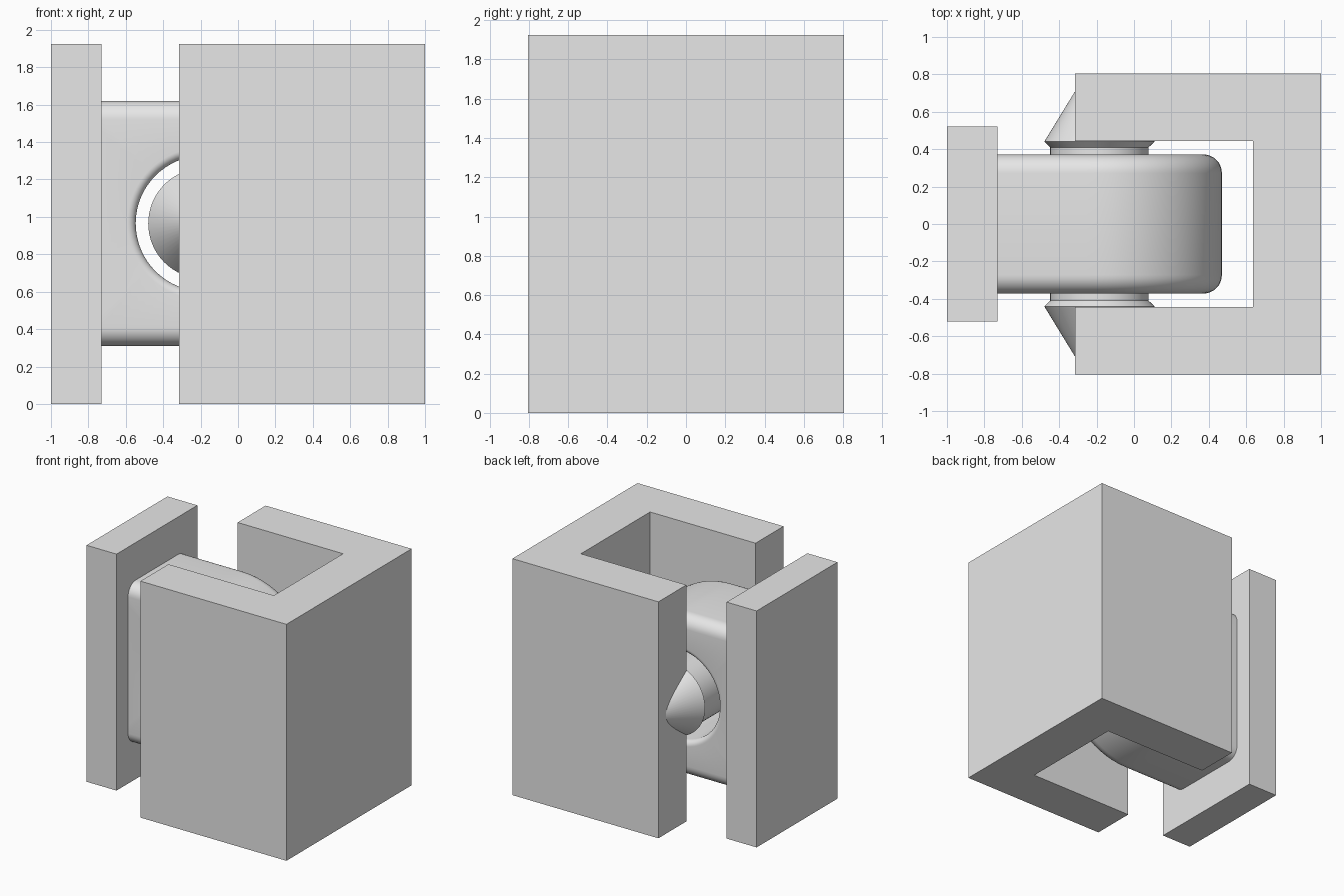
import bpy, bmesh
from math import sin, cos, pi

if "Cube" in bpy.data.objects:
    bpy.data.objects.remove(bpy.data.objects["Cube"])

HEIGHT = 1.925
PX, PZ = -0.185, 0.965      # pivot axis position

grey = bpy.data.materials.new("light grey")
grey.diffuse_color = (0.8, 0.8, 0.8, 1)
grey.use_nodes = True
grey.node_tree.nodes["Principled BSDF"].inputs["Base Color"].default_value = grey.diffuse_color


def finish(name, bm, smooth=False):
    bmesh.ops.recalc_face_normals(bm, faces=bm.faces)
    me = bpy.data.meshes.new(name)
    bm.to_mesh(me)
    bm.free()
    ob = bpy.data.objects.new(name, me)
    bpy.context.collection.objects.link(ob)
    me.materials.append(grey)
    if smooth:
        bpy.ops.object.select_all(action='DESELECT')
        ob.select_set(True)
        bpy.context.view_layer.objects.active = ob
        bpy.ops.object.shade_smooth_by_angle(angle=0.6)
    return ob


def extrude_plan(name, outline):
    """Extrude a plan outline over the full height."""
    bm = bmesh.new()
    face = bm.faces.new([bm.verts.new((x, y, 0)) for x, y in outline])
    top = bmesh.ops.extrude_face_region(bm, geom=[face])["geom"]
    verts = [v for v in top if isinstance(v, bmesh.types.BMVert)]
    bmesh.ops.translate(bm, verts=verts, vec=(0, 0, HEIGHT))
    return finish(name, bm)


def loft(name, rings, ring_closed):
    """Skin closed rings; either join last to first or cap both ends."""
    bm = bmesh.new()
    loops = [[bm.verts.new(p) for p in r] for r in rings]
    n = len(loops[0])
    pairs = list(zip(loops, loops[1:]))
    if ring_closed:
        pairs.append((loops[-1], loops[0]))
    else:
        bm.faces.new(loops[0])
        bm.faces.new(loops[-1])
    for a, b in pairs:
        for i in range(n):
            j = (i + 1) % n
            bm.faces.new((a[i], a[j], b[j], b[i]))
    return finish(name, bm, True)


def circle(r, y, n=64):
    return [(PX + r * cos(-pi / 2 + 2 * pi * i / n), y,
             PZ + r * sin(-pi / 2 + 2 * pi * i / n)) for i in range(n)]


def d_outline(inset, y):
    """D-shaped knuckle outline with 64 points, round end towards +x."""
    r, left = 0.655 - inset, -0.73
    pts = [(PX + r * cos(a), PZ + r * sin(a))
           for a in (-pi / 2 + pi * i / 32 for i in range(33))]
    pts += [(PX + (left - PX) * i / 8, PZ + r) for i in range(1, 9)]
    pts += [(left, PZ + r - 2 * r * i / 16) for i in range(1, 17)]
    pts += [(left + (PX - left) * i / 8, PZ - r) for i in range(1, 8)]
    return [(x, y, z) for x, z in pts]


def fillet(f, half=0.372, steps=8):
    """(y, inset) pairs for rounded edges, front to back."""
    front = [(-(half - f) - f * cos(a), f * (1 - sin(a)))
             for a in (pi / 2 * i / steps for i in range(steps + 1))]
    return front + [(-y, d) for y, d in reversed(front)]


# mounting plate and U-shaped bracket
extrude_plan("mounting_plate",
             [(-1, -0.52), (-0.73, -0.52), (-0.73, 0.52), (-1, 0.52)])
extrude_plan("u_bracket",
             [(-0.315, -0.805), (1, -0.805), (1, 0.805), (-0.315, 0.805),
              (-0.315, 0.445), (0.635, 0.445), (0.635, -0.445), (-0.315, -0.445)])

# rounded knuckle with a filleted bore
outer = [d_outline(d, y) for y, d in fillet(0.1)]
bore = [circle(0.362 + d, y) for y, d in reversed(fillet(0.045))]
loft("knuckle", outer + bore, True)

# pivot pin with conical ends sunk in the bracket
half_pin = [(0.78, 0.087), (0.44, 0.295), (0.41, 0.263)]
profile = [(-y, r) for y, r in half_pin] + half_pin[::-1]
loft("pivot_pin", [circle(r, y) for y, r in profile], False)
